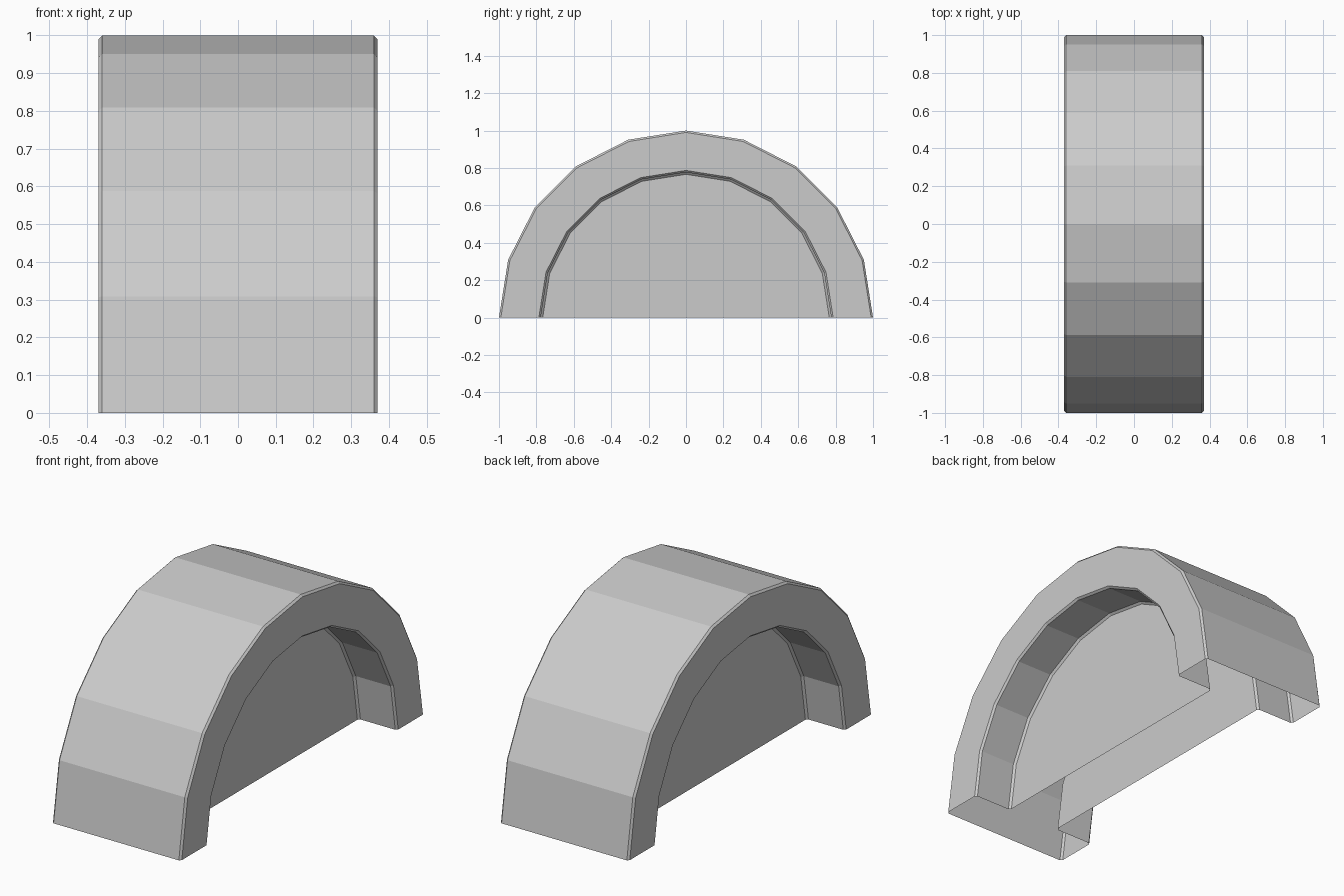
import bpy, bmesh
from math import cos, sin, pi

if "Cube" in bpy.data.objects:
    bpy.data.objects.remove(bpy.data.objects["Cube"])

SEGMENTS = 10  # half of a 20-sided wheel

# Cross-section (x, radius) of the +x half: web edge, recess wall, rim face, tread
half = [(0.15, 0.766), (0.16, 0.777), (0.36, 0.777), (0.37, 0.787),
        (0.37, 0.99), (0.36, 1.0)]
profile = half + [(-x, r) for x, r in reversed(half)]

# Sweep the section half a turn about the x axis; the underside stays open
bm = bmesh.new()
rings = []
for j in range(SEGMENTS + 1):
    a = pi * j / SEGMENTS
    rings.append([bm.verts.new((x, r * cos(a), r * sin(a))) for x, r in profile])
for near, far in zip(rings, rings[1:]):
    for i in range(len(profile) - 1):
        bm.faces.new((near[i], near[i + 1], far[i + 1], far[i]))

# Recessed half-disc webs on both sides
bm.faces.new([ring[0] for ring in rings])
bm.faces.new([ring[-1] for ring in reversed(rings)])

mesh = bpy.data.meshes.new("half_wheel")
bm.to_mesh(mesh)
bm.free()
obj = bpy.data.objects.new("half_wheel", mesh)
bpy.context.collection.objects.link(obj)
